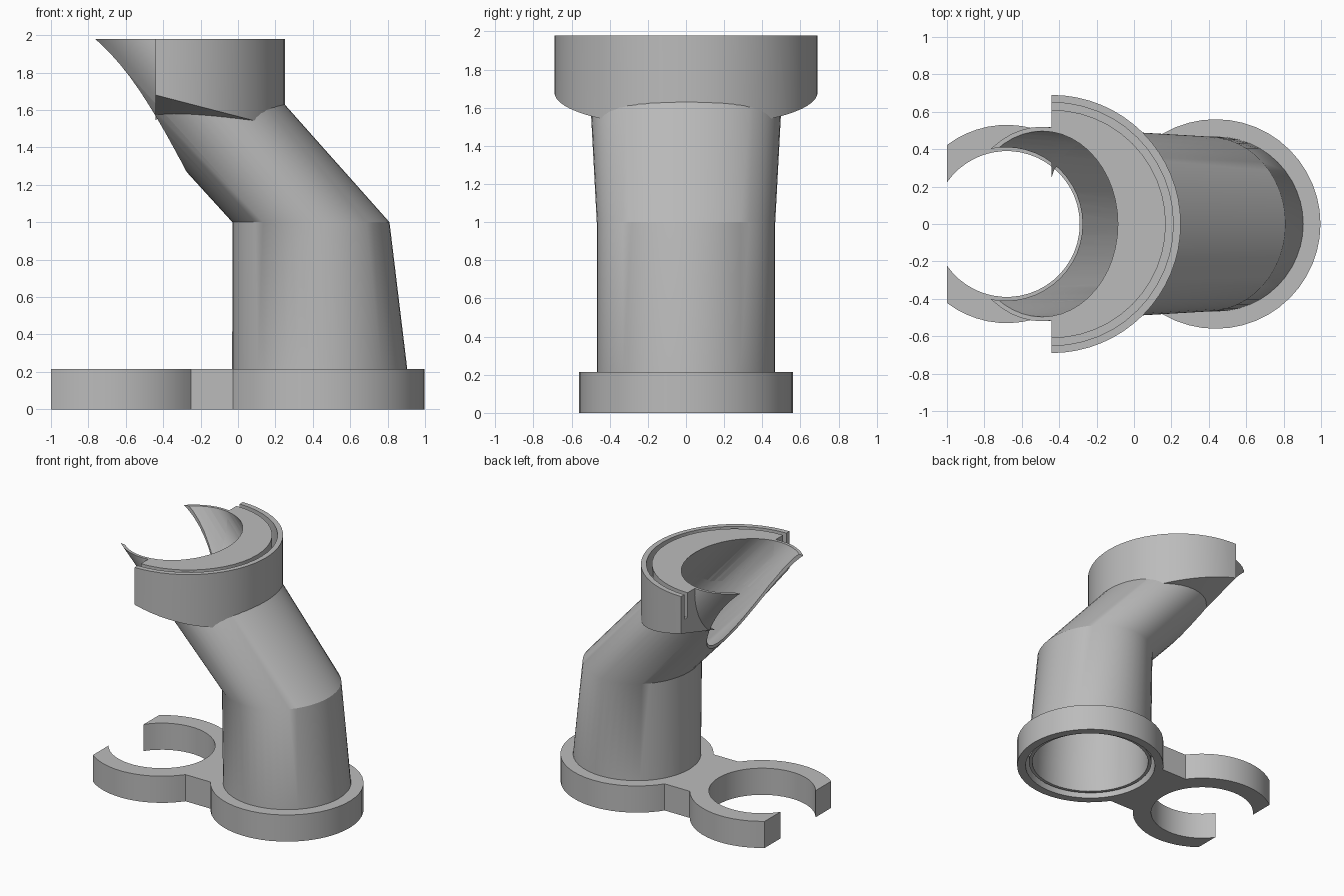
import bpy, bmesh, math

if "Cube" in bpy.data.objects:
    bpy.data.objects.remove(bpy.data.objects["Cube"])

SEG = 48
TOP = 1.98
grey = bpy.data.materials.new("plain grey")
grey.diffuse_color = (0.5, 0.5, 0.5, 1)
grey.use_nodes = True
grey.node_tree.nodes["Principled BSDF"].inputs["Base Color"].default_value = grey.diffuse_color


def make(name, bm):
    bmesh.ops.remove_doubles(bm, verts=bm.verts, dist=1e-5)
    bmesh.ops.recalc_face_normals(bm, faces=bm.faces)
    me = bpy.data.meshes.new(name)
    bm.to_mesh(me)
    bm.free()
    ob = bpy.data.objects.new(name, me)
    bpy.context.collection.objects.link(ob)
    me.materials.append(grey)
    return ob


def select(ob):
    bpy.ops.object.select_all(action='DESELECT')
    ob.select_set(True)
    bpy.context.view_layer.objects.active = ob


def smooth(ob):
    select(ob)
    bpy.ops.object.shade_smooth_by_angle(angle=math.radians(30))


def cut(ob, cutter):
    select(ob)
    m = ob.modifiers.new("cut", 'BOOLEAN')
    m.operation, m.solver, m.object = 'DIFFERENCE', 'EXACT', cutter
    bpy.ops.object.modifier_apply(modifier=m.name)


def loft(name, sections):
    """Capped tube through ellipses given as (z, centre x, radius x, radius y)."""
    bm = bmesh.new()
    rings = []
    for z, cx, rx, ry in sections:
        rings.append([bm.verts.new((cx + rx * math.cos(2 * math.pi * i / SEG),
                                    ry * math.sin(2 * math.pi * i / SEG), z)) for i in range(SEG)])
    for a, b in zip(rings, rings[1:]):
        for i in range(SEG):
            j = (i + 1) % SEG
            bm.faces.new((a[i], a[j], b[j], b[i]))
    bm.faces.new(rings[0])
    bm.faces.new(rings[-1])
    return make(name, bm)


def lathe(name, cx, profile):
    """Closed (radius, z) profile turned round a vertical axis."""
    bm = bmesh.new()
    rings = [[bm.verts.new((cx + r * math.cos(2 * math.pi * i / SEG),
                            r * math.sin(2 * math.pi * i / SEG), z)) for r, z in profile]
             for i in range(SEG)]
    n = len(profile)
    for i in range(SEG):
        a, b = rings[i], rings[(i + 1) % SEG]
        for k in range(n):
            bm.faces.new((a[k], a[(k + 1) % n], b[(k + 1) % n], b[k]))
    return make(name, bm)


def arc(cx, r, a0, a1, n):
    return [(cx + r * math.cos(math.radians(a0 + (a1 - a0) * i / n)),
             r * math.sin(math.radians(a0 + (a1 - a0) * i / n))) for i in range(n + 1)]


# Base flange with an underside groove
flange = lathe("base_flange", 0.437, [(0.56, 0), (0.56, 0.215), (0.455, 0.215),
                                      (0.455, 0.17), (0.495, 0.17), (0.495, 0)])

# Open clip ring with its bridge to the flange
outline = (arc(-0.68, 0.53, 127, 36, 14) + arc(0.437, 0.53, 144, 216, 8)
           + arc(-0.68, 0.53, -36, -127, 14) + arc(-0.68, 0.39, -145, 145, 40))
bm = bmesh.new()
face = bm.faces.new([bm.verts.new((x, y, 0)) for x, y in outline])
ext = bmesh.ops.extrude_face_region(bm, geom=[face])
bmesh.ops.translate(bm, vec=(0, 0, 0.215),
                    verts=[v for v in ext["geom"] if isinstance(v, bmesh.types.BMVert)])
clip = make("clip_ring", bm)

# Bent tube, its bore, and the round clearance at the spout
tube = loft("bent_tube", [(0.03, 0.438, 0.47, 0.468), (0.215, 0.437, 0.468, 0.468),
                          (1.0, 0.39, 0.42, 0.468), (TOP, -0.492, 0.43, 0.52)])
bore = loft("bore_cutter", [(-0.1, 0.438, 0.445, 0.443), (0.215, 0.437, 0.443, 0.443),
                            (1.0, 0.39, 0.395, 0.443), (2.1, -0.6, 0.407, 0.503)])
clearance = loft("clearance_cutter", [(0.9, -0.685, 0.41, 0.41), (2.2, -0.685, 0.41, 0.41)])


# Half-round collar; its lower rim slopes, then follows the tube
def rim_height(x, y):
    s = math.sqrt(max(0.0, 1 - (y / 0.492) ** 2))
    on_tube = 1 + (0.39 + 0.425 * s - x) / 0.9 if abs(y) < 0.492 else 0
    return max(1.68 - 0.26 * (x + 0.44), on_tube - 0.004)


bm = bmesh.new()
pts = arc(-0.44, 0.69, -90, 90, 32)
low = [bm.verts.new((x, y, rim_height(x, y))) for x, y in pts]
high = [bm.verts.new((x, y, TOP)) for x, y in pts]
c_low = bm.verts.new((-0.44, 0, 1.47))
c_high = bm.verts.new((-0.44, 0, TOP))
for i in range(32):
    bm.faces.new((low[i], low[i + 1], high[i + 1], high[i]))
    bm.faces.new((low[i + 1], low[i], c_low))
    bm.faces.new((high[i], high[i + 1], c_high))
for i in (0, -1):
    bm.faces.new((low[i], high[i], c_high, c_low))
collar = make("collar", bm)
groove = lathe("groove_cutter", -0.44, [(0.61, 1.78), (0.65, 1.78), (0.65, 2.1), (0.61, 2.1)])

for ob, cutters in ((tube, (bore, clearance)), (collar, (bore, clearance, groove))):
    for c in cutters:
        cut(ob, c)
for c in (bore, clearance, groove):
    bpy.data.objects.remove(c)
for ob in (flange, clip, tube, collar):
    smooth(ob)
